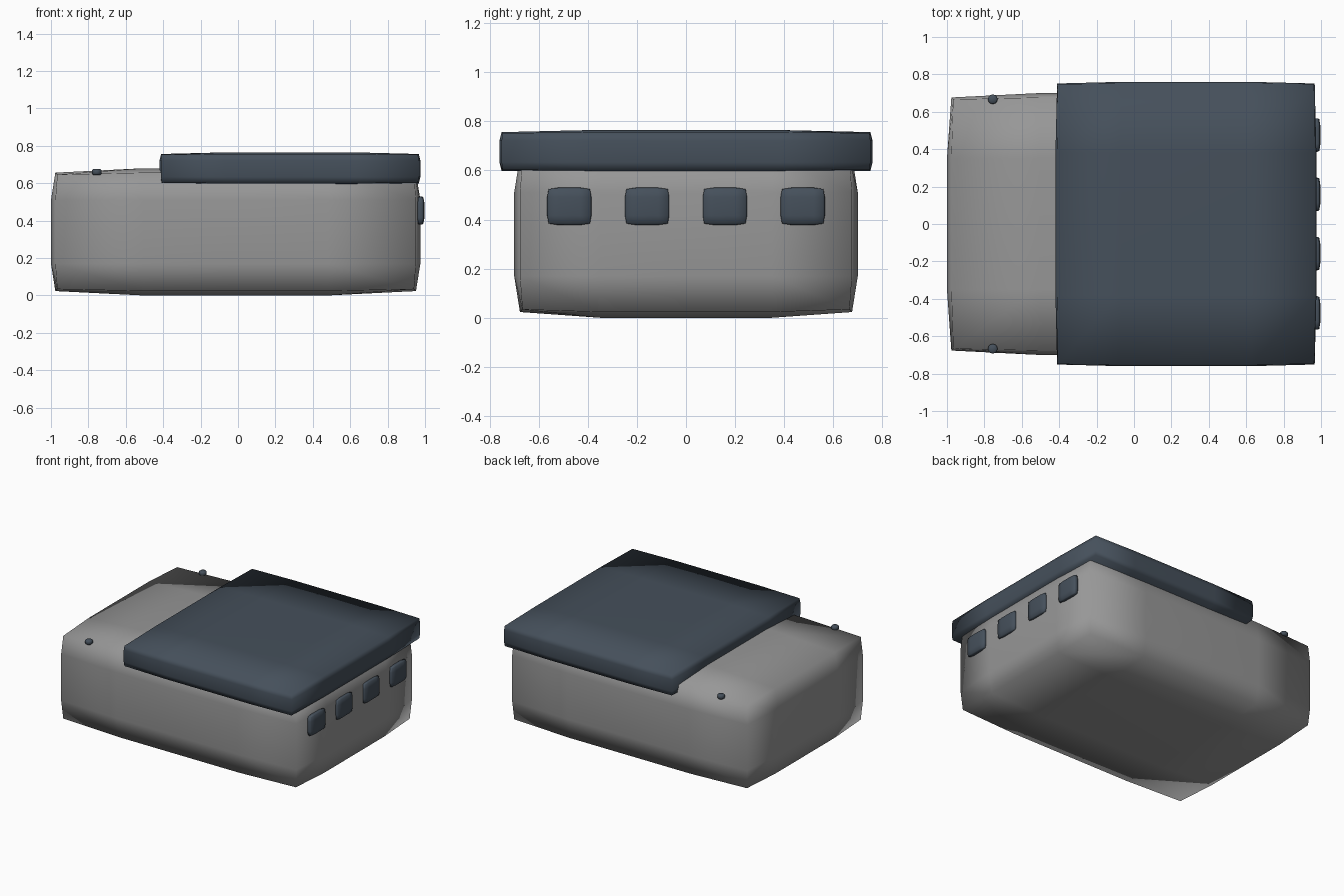
import bpy
import bmesh
from mathutils import Vector

default = bpy.data.objects.get("Cube")
if default:
    bpy.data.objects.remove(default, do_unlink=True)


def make_material(name, color):
    mat = bpy.data.materials.new(name)
    mat.use_nodes = True
    mat.diffuse_color = (*color, 1)
    mat.node_tree.nodes["Principled BSDF"].inputs["Base Color"].default_value = (*color, 1)
    return mat


grey = make_material("warm grey shell", (0.31, 0.31, 0.31))
slate = make_material("dark slate", (0.06, 0.08, 0.105))


def add_object(name, bm, mat):
    """Turn a bmesh into a smooth-shaded object."""
    bmesh.ops.recalc_face_normals(bm, faces=bm.faces)
    for face in bm.faces:
        face.smooth = True
    mesh = bpy.data.meshes.new(name)
    bm.to_mesh(mesh)
    bm.free()
    mesh.materials.append(mat)
    obj = bpy.data.objects.new(name, mesh)
    bpy.context.collection.objects.link(obj)
    return obj


def soft_box(name, low, high, radius, mat):
    """Box split in quarters, its edges and corners pulled onto a rounding radius."""
    low, high = Vector(low), Vector(high)
    half = (high - low) / 2
    bm = bmesh.new()
    bmesh.ops.create_cube(bm, size=2)
    bmesh.ops.subdivide_edges(bm, edges=bm.edges[:], cuts=3, use_grid_fill=True)
    for v in bm.verts:
        p = Vector([c * h for c, h in zip(v.co, half)])
        core = Vector([max(radius - h, min(h - radius, c)) for c, h in zip(p, half)])
        v.co = core + (p - core).normalized() * radius
    obj = add_object(name, bm, mat)
    obj.location = (low + high) / 2
    return obj


# Main shell and overhanging lid
soft_box("body", (-1, -0.7, 0), (0.975, 0.7, 0.68), 0.08, grey)
soft_box("roof", (-0.42, -0.76, 0.59), (0.975, 0.76, 0.765), 0.03, slate)

# Row of four windows on the end wall
for i in range(4):
    y = (i - 1.5) * 0.317
    soft_box(f"window_{i + 1}", (0.955, y - 0.09, 0.378), (0.997, y + 0.09, 0.53), 0.02, slate)

# Small round studs on the open deck
for side, y in (("right", -0.667), ("left", 0.667)):
    bm = bmesh.new()
    bmesh.ops.create_cone(bm, cap_ends=True, segments=12, radius1=0.026, radius2=0.026, depth=0.032)
    rims = [e for e in bm.edges if abs(e.verts[0].co.z - e.verts[1].co.z) < 0.001]
    bmesh.ops.bevel(bm, geom=rims, offset=0.007, segments=1, affect='EDGES')
    stud = add_object(f"{side}_stud", bm, slate)
    stud.location = (-0.755, y, 0.66)
